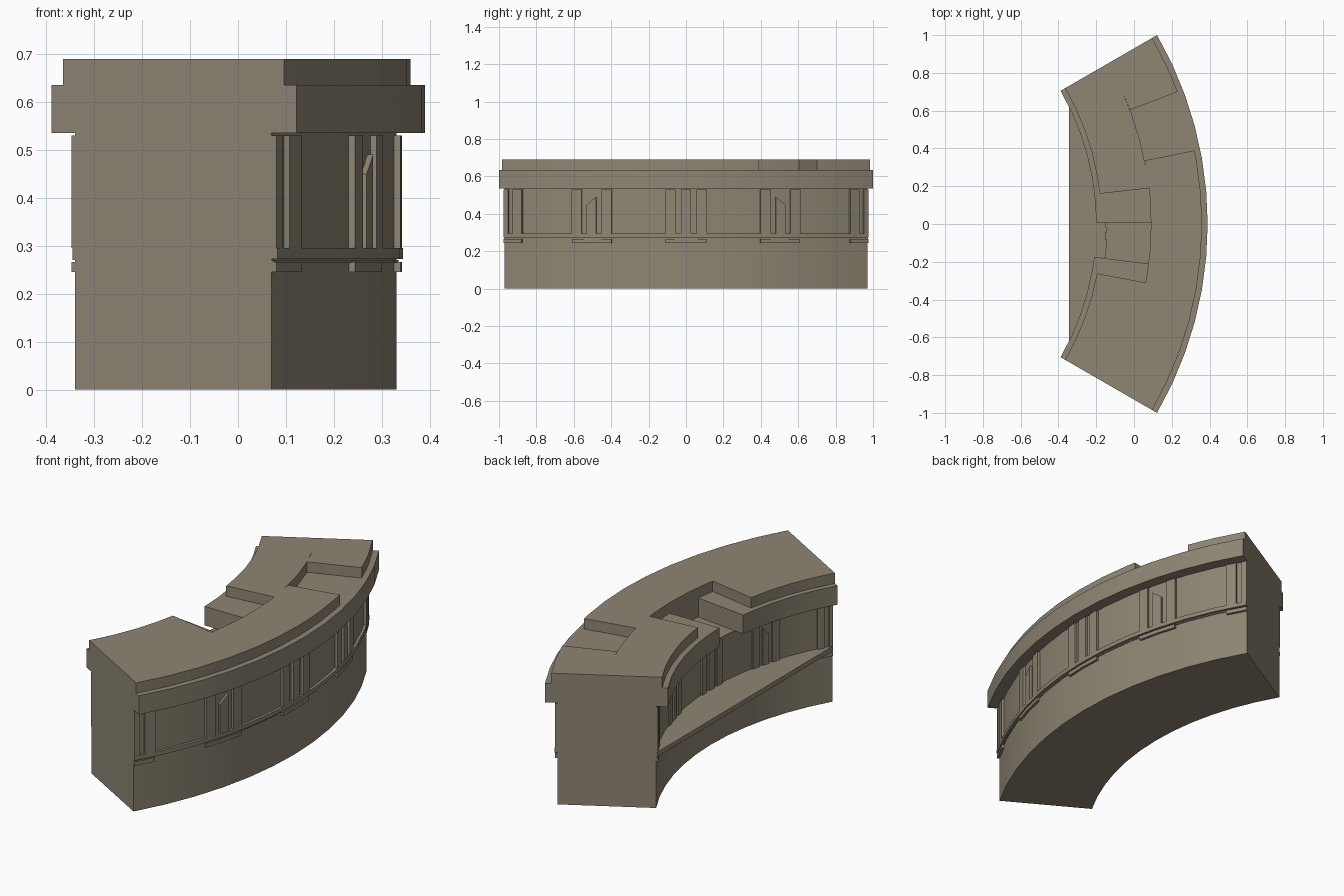
import bpy, bmesh, math

if "Cube" in bpy.data.objects:
    bpy.data.objects.remove(bpy.data.objects["Cube"], do_unlink=True)

CENTRE_X = -1.61          # centre of the curve
STEP = 5                  # degrees per wall facet
HALF = 30                 # half of the sweep
WALL_IN, WALL_OUT = 1.467, 1.94

stone = bpy.data.materials.new("warm_grey_stone")
colour = (0.275, 0.24, 0.175, 1)
stone.use_nodes = True
stone.diffuse_color = colour
stone.node_tree.nodes["Principled BSDF"].inputs["Base Color"].default_value = colour


def polar(r, a):
    t = math.radians(a)
    return CENTRE_X + r * math.cos(t), r * math.sin(t)


def angles(a0, a1):
    """End angles plus the shared facet angles between them."""
    inner = [a for a in range(-HALF, HALF + 1, STEP) if a0 + 0.01 < a < a1 - 0.01]
    return [a0] + inner + [a1]


def prism(name, bottom, top):
    """Solid between two matching outlines of 3D points."""
    bm = bmesh.new()
    low = [bm.verts.new(p) for p in bottom]
    high = [bm.verts.new(p) for p in top]
    bm.faces.new(low[::-1])
    bm.faces.new(high)
    for i in range(len(low)):
        j = (i + 1) % len(low)
        bm.faces.new((low[i], low[j], high[j], high[i]))
    bmesh.ops.recalc_face_normals(bm, faces=bm.faces)
    mesh = bpy.data.meshes.new(name)
    bm.to_mesh(mesh)
    bm.free()
    mesh.materials.append(stone)
    obj = bpy.data.objects.new(name, mesh)
    bpy.context.collection.objects.link(obj)
    bpy.context.view_layer.objects.active = obj
    obj.select_set(True)
    bpy.ops.object.shade_smooth_by_angle(angle=math.radians(20))
    obj.select_set(False)
    return obj


def arc_block(name, r0, r1, a0, a1, z0, z1, z1_end=None):
    """Curved block; the top may slope along the sweep."""
    z1_end = z1 if z1_end is None else z1_end
    steps = angles(a0, a1)
    ring = [(r1, a) for a in steps] + [(r0, a) for a in reversed(steps)]
    bottom = [(*polar(r, a), z0) for r, a in ring]
    top = [(*polar(r, a), z1 + (z1_end - z1) * (a - a0) / (a1 - a0)) for r, a in ring]
    return prism(name, bottom, top)


# Main curved wall
arc_block("curved_wall", WALL_IN, WALL_OUT, -HALF, HALF, 0, 0.535)

# Cornice band, with a gap on the inner half
MID = 1.7
BAND_LOW, BAND_TOP, CAP_TOP = 0.535, 0.635, 0.69
arc_block("cornice_outer", MID, 2.0, -HALF, HALF, BAND_LOW, BAND_TOP)
arc_block("cornice_inner_right", 1.41, MID, -HALF, -7.1, BAND_LOW, BAND_TOP)
arc_block("cornice_inner_left", 1.41, MID, 0.3, HALF, BAND_LOW, BAND_TOP)

# Cap slabs, with one outer and one wider inner gap
CAP_IN, CAP_OUT = 1.438, 1.97
arc_block("cap_outer_right", MID, CAP_OUT, -HALF, 11.4, BAND_TOP, CAP_TOP)
arc_block("cap_outer_left", MID, CAP_OUT, 20.8, HALF, BAND_TOP, CAP_TOP)
arc_block("cap_inner_right", CAP_IN, MID, -HALF, -10.5, BAND_TOP, CAP_TOP)
arc_block("cap_inner_left", CAP_IN, MID, 6.4, HALF, BAND_TOP, CAP_TOP)

# Outer string course and the thin strip below it
arc_block("outer_rail", 1.9, 1.954, -HALF, HALF, 0.273, 0.295)
arc_block("outer_strip", 1.9, 1.945, -HALF, HALF, 0.264, 0.27)

# Inner ledge with a straight front edge
arc = [polar(1.48, a) for a in angles(-HALF, HALF)]
ledge = arc + [polar(1.461, HALF), polar(1.461, -HALF)]
prism("inner_ledge", [(x, y, 0.27) for x, y in ledge], [(x, y, 0.295) for x, y in ledge])

# Pilaster groups and brackets on both sides of the wall
SIDES = {"outer": (1.9, 1.952), "inner": (1.458, 1.5)}
for side, (r0, r1) in SIDES.items():
    for bay in range(-HALF, HALF + 1, 15):
        def fixture(part, a0, a1, z0, z1, z1_end=None):
            a0, a1 = max(bay + a0, -HALF), min(bay + a1, HALF)
            if a1 - a0 > 0.05:
                arc_block(f"{side}_{part}", r0, r1, a0, a1, z0, z1, z1_end)

        fixture("bracket", -3.2, 3.2, 0.245, 0.266)
        fixture("pilaster", -3.25, -1.65, 0.295, 0.53)
        fixture("pilaster", 1.65, 3.25, 0.295, 0.53)
        # Middle posts of the side bays have sloping tops
        if bay == 15:
            fixture("middle_post", -0.75, 0.8, 0.295, 0.49, 0.45)
        elif bay == -15:
            fixture("middle_post", -0.8, 0.75, 0.295, 0.45, 0.49)
        else:
            fixture("middle_post", -0.8, 0.8, 0.295, 0.53)
